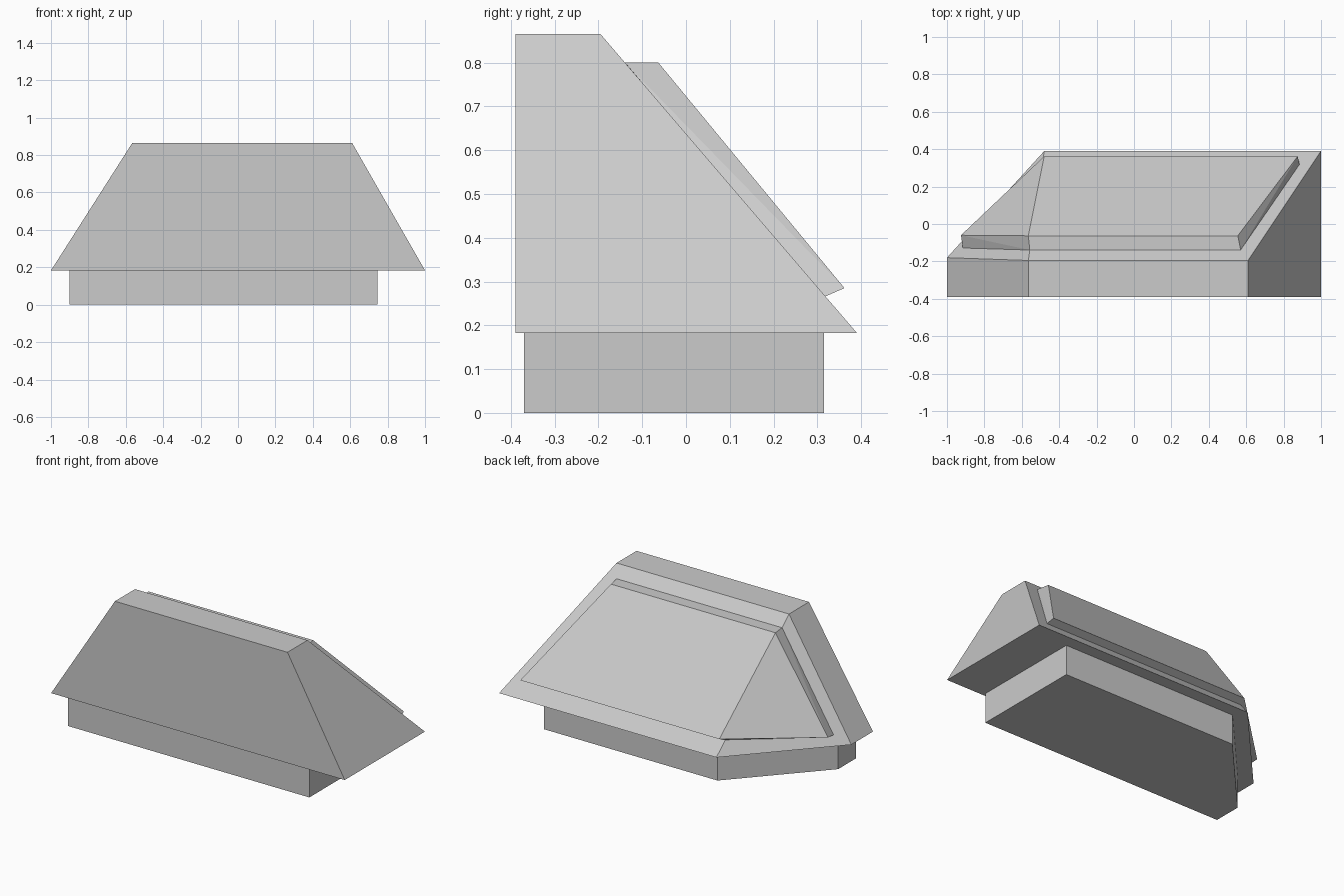
import bpy
import bmesh
from math import radians

cube = bpy.data.objects.get("Cube")
if cube:
    bpy.data.objects.remove(cube, do_unlink=True)

# Single plain grey material
grey = bpy.data.materials.new("light grey")
grey.use_nodes = True
grey.diffuse_color = (0.6, 0.6, 0.6, 1)
grey.node_tree.nodes["Principled BSDF"].inputs["Base Color"].default_value = (0.6, 0.6, 0.6, 1)


def convex_part(name, corners):
    """Flat-faced convex solid spanning the given corners."""
    bm = bmesh.new()
    for c in corners:
        bm.verts.new(c)
    bmesh.ops.convex_hull(bm, input=bm.verts[:])
    loose = [v for v in bm.verts if not v.link_faces]
    bmesh.ops.delete(bm, geom=loose, context='VERTS')
    bmesh.ops.dissolve_limit(bm, angle_limit=radians(1.5), verts=bm.verts[:], edges=bm.edges[:])
    bmesh.ops.recalc_face_normals(bm, faces=bm.faces[:])
    mesh = bpy.data.meshes.new(name)
    bm.to_mesh(mesh)
    bm.free()
    mesh.materials.append(grey)
    obj = bpy.data.objects.new(name, mesh)
    bpy.context.collection.objects.link(obj)
    return obj


def at_height(plan, z):
    return [(x, y, z) for x, y in plan]


# Plinth: rectangle with one corner cut off
plinth_plan = [(-0.9, -0.37), (0.745, -0.37), (0.745, 0.315), (-0.435, 0.315), (-0.9, -0.195)]
convex_part("plinth", at_height(plinth_plan, 0) + at_height(plinth_plan, 0.183))

# Sloped body: wide cut-corner eaves rising to a narrow flat ridge
eaves = [(-1, -0.39), (1, -0.39), (1, 0.39), (-0.48, 0.39), (-1, -0.18)]
ridge = [(-0.565, -0.39), (0.61, -0.39), (0.61, -0.195), (-0.565, -0.195)]
convex_part("sloped_body", at_height(eaves, 0.183) + at_height(ridge, 0.865))

# Raised panel folding over the back slope and the cut corner
panel_inner = [(0.57, -0.139, 0.8), (-0.557, -0.139, 0.8), (-0.915, -0.13, 0.24),
               (-0.49, 0.317, 0.266), (0.885, 0.318, 0.266)]
panel_outer = [(0.555, -0.063, 0.8), (-0.565, -0.063, 0.8), (-0.925, -0.06, 0.253),
               (-0.48, 0.362, 0.285), (0.875, 0.362, 0.285)]
convex_part("raised_panel", panel_inner + panel_outer)
